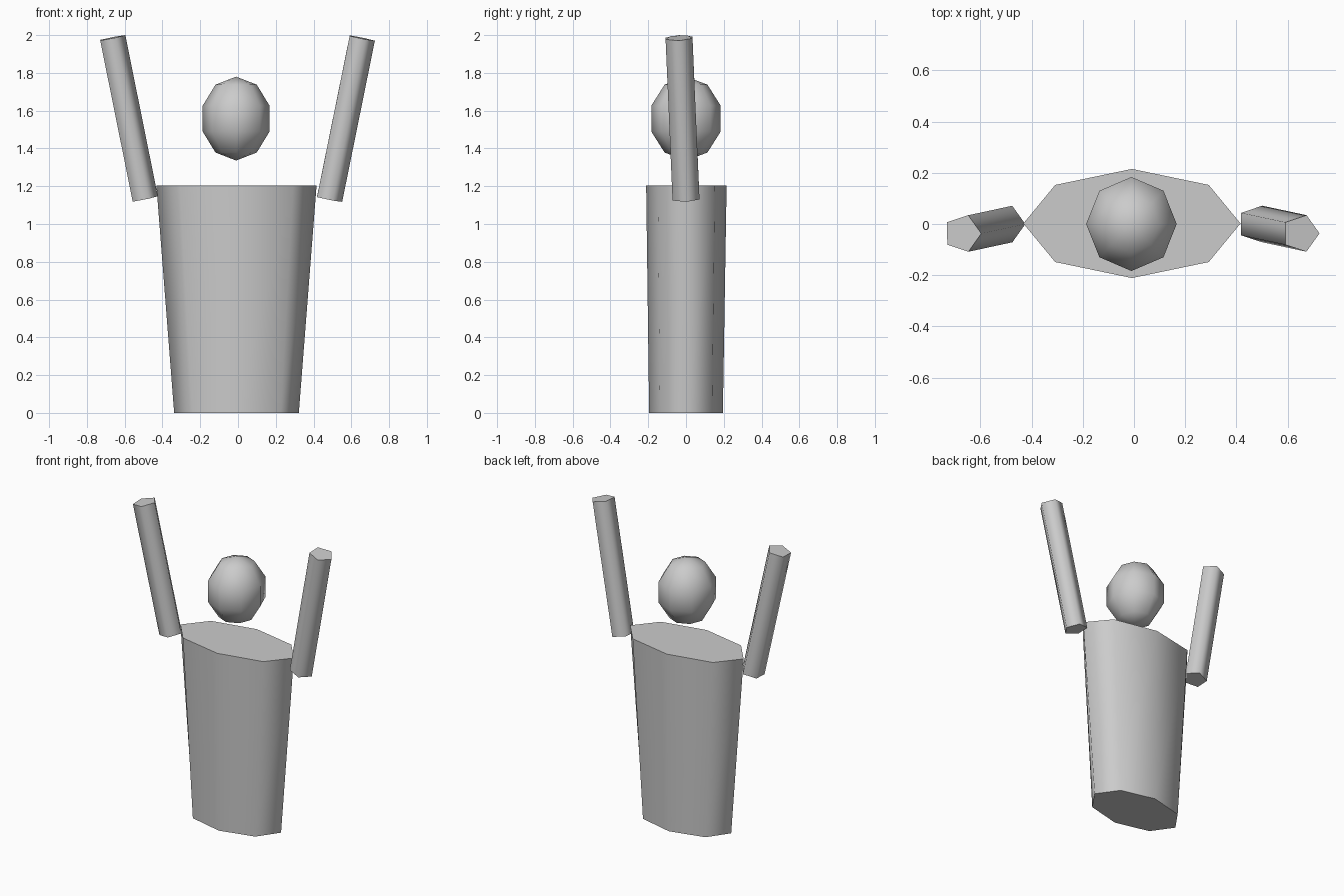
import bpy, bmesh, math
from mathutils import Vector

if "Cube" in bpy.data.objects:
    bpy.data.objects.remove(bpy.data.objects["Cube"])

grey = bpy.data.materials.new("light_grey")
grey.diffuse_color = (0.6, 0.6, 0.6, 1)
grey.use_nodes = True
grey.node_tree.nodes["Principled BSDF"].inputs["Base Color"].default_value = grey.diffuse_color


def finish(name, bm):
    bmesh.ops.recalc_face_normals(bm, faces=bm.faces)
    mesh = bpy.data.meshes.new(name)
    bm.to_mesh(mesh)
    bm.free()
    mesh.materials.append(grey)
    obj = bpy.data.objects.new(name, mesh)
    bpy.context.collection.objects.link(obj)


def prism(name, sides, low, high, low_radii, high_radii, square_ends=False):
    """Smooth-sided prism with flat caps between two centres."""
    low, high = Vector(low), Vector(high)
    turn = Vector((0, 0, 1)).rotation_difference(high - low)
    bm = bmesh.new()
    rings = []
    for centre, (rx, ry) in ((low, low_radii), (high, high_radii)):
        ring = []
        for i in range(sides):
            a = math.tau * i / sides
            p = Vector((rx * math.cos(a), ry * math.sin(a), 0))
            if square_ends:
                p = turn @ p
            ring.append(bm.verts.new(centre + p))
        rings.append(ring)
        bm.faces.new(ring)
    for i in range(sides):
        j = (i + 1) % sides
        side = bm.faces.new((rings[0][i], rings[0][j], rings[1][j], rings[1][i]))
        side.smooth = True
    finish(name, bm)


# Torso: tapered oval with eight sides
prism("torso", 8, (-0.008, 0, 0), (-0.008, 0.002, 1.205), (0.33, 0.195), (0.424, 0.213))

# Raised arms: five-sided rods
r = (0.075, 0.075)
prism("right_arm", 5, (0.478, 0, 1.132), (0.651, -0.037, 1.985), r, r, True)
prism("left_arm", 5, (-0.498, 0, 1.132), (-0.67, -0.037, 1.985), r, r, True)

# Head: coarse egg-shaped ball
bm = bmesh.new()
bmesh.ops.create_uvsphere(bm, u_segments=8, v_segments=5, radius=1)
for v in bm.verts:
    v.co = Vector((v.co.x * 0.186 - 0.01, v.co.y * 0.193, v.co.z * 0.222 + 1.558))
for f in bm.faces:
    f.smooth = True
finish("head", bm)
